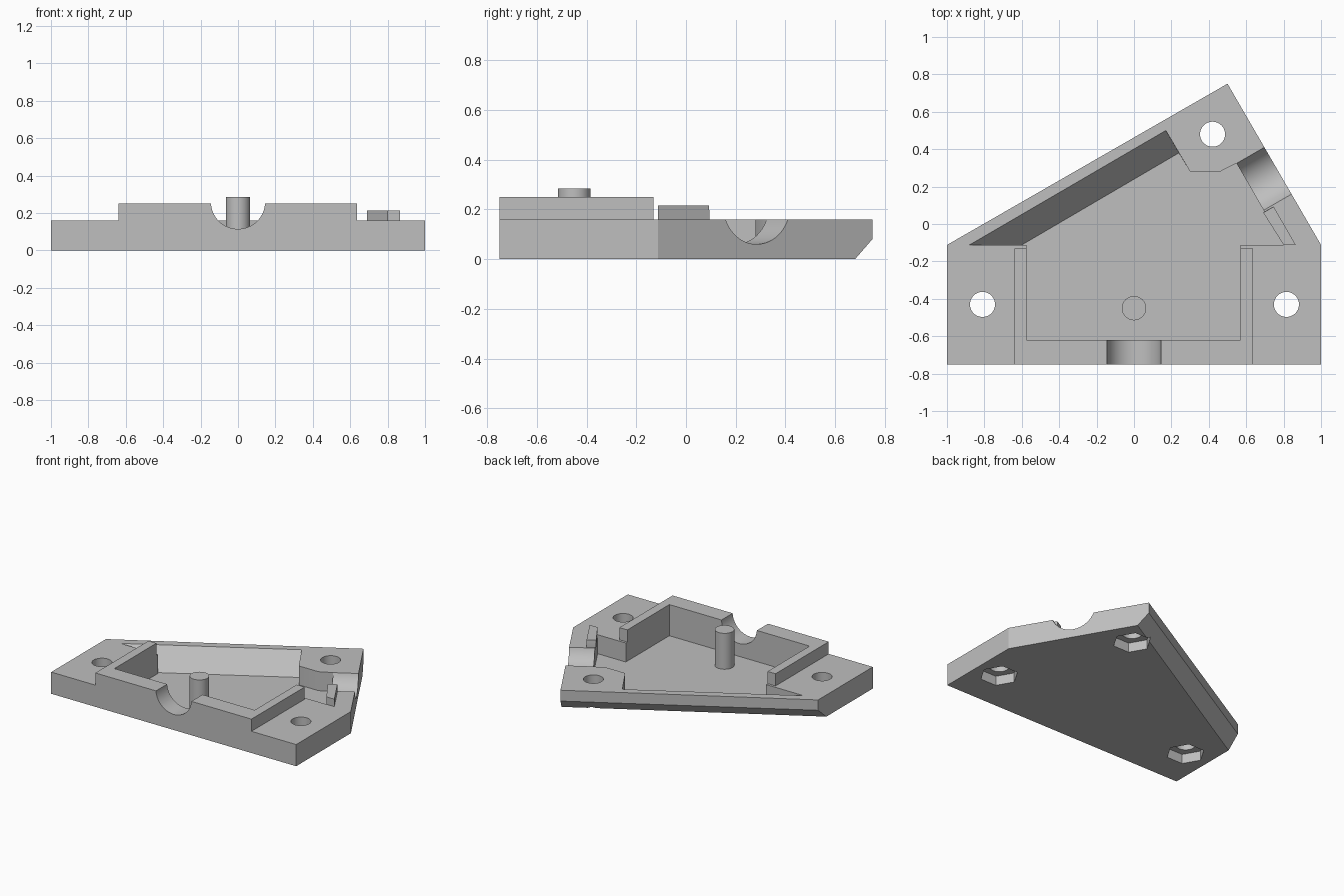
import bpy, bmesh, math
from mathutils import Matrix, Vector

if "Cube" in bpy.data.objects:
    bpy.data.objects.remove(bpy.data.objects["Cube"])

grey = bpy.data.materials.new("plain grey")
grey.use_nodes = True
COLOUR = (0.52, 0.52, 0.52, 1)
grey.diffuse_color = COLOUR
grey.node_tree.nodes["Principled BSDF"].inputs["Base Color"].default_value = COLOUR

BASE_TOP, FLOOR, WALL_TOP = 0.16, 0.02, 0.25
SIDE = Vector((0.866, 0.5, 0))       # outward direction of the slanted right edge


def finish(bm, name):
    bmesh.ops.recalc_face_normals(bm, faces=bm.faces)
    mesh = bpy.data.meshes.new(name)
    bm.to_mesh(mesh)
    bm.free()
    mesh.materials.append(grey)
    ob = bpy.data.objects.new(name, mesh)
    bpy.context.collection.objects.link(ob)
    return ob


def loft(bm, low, z0, high, z1):
    """Closed solid between two matching outlines."""
    a = [bm.verts.new((x, y, z0)) for x, y in low]
    b = [bm.verts.new((x, y, z1)) for x, y in high]
    bm.faces.new(a[::-1])
    bm.faces.new(b)
    for i in range(len(a)):
        j = (i + 1) % len(a)
        bm.faces.new((a[i], a[j], b[j], b[i]))


def prism(name, outline, z0, z1):
    bm = bmesh.new()
    loft(bm, outline, z0, outline, z1)
    return finish(bm, name)


def cylinder(name, start, end, radius, sides=48, turn=0):
    start, end = Vector(start), Vector(end)
    axis = end - start
    place = (Matrix.Translation((start + end) / 2)
             @ axis.to_track_quat('Z', 'Y').to_matrix().to_4x4()
             @ Matrix.Rotation(turn, 4, 'Z'))
    bm = bmesh.new()
    bmesh.ops.create_cone(bm, cap_ends=True, segments=sides, radius1=radius,
                          radius2=radius, depth=axis.length, matrix=place)
    return finish(bm, name)


def activate(ob):
    bpy.ops.object.select_all(action='DESELECT')
    ob.select_set(True)
    bpy.context.view_layer.objects.active = ob


def cut(ob, cutter):
    mod = ob.modifiers.new("cut", 'BOOLEAN')
    mod.operation, mod.solver, mod.object = 'DIFFERENCE', 'EXACT', cutter
    activate(ob)
    bpy.ops.object.modifier_apply(modifier=mod.name)


# Base plate, with the lower edge of the slanted back bevelled at 45 degrees
bm = bmesh.new()
outline = [(-1, -0.75), (1, -0.75), (1, -0.112), (0.5, 0.75), (-1, -0.112)]
loft(bm, outline, 0, outline, BASE_TOP)
cut_edges = bmesh.ops.bisect_plane(
    bm, geom=bm.verts[:] + bm.edges[:] + bm.faces[:],
    plane_co=(0.5, 0.75, 0.08), plane_no=(-0.5, 0.866, -1),
    clear_outer=True)["geom_cut"]
bmesh.ops.holes_fill(bm, edges=[e for e in cut_edges if isinstance(e, bmesh.types.BMEdge)])
base = finish(bm, "base_plate")

# Raised wall around the front of the tray
frame = prism("raised_wall", [
    (-0.64, -0.75), (0.635, -0.75), (0.635, -0.13), (0.57, -0.13),
    (0.57, -0.62), (-0.575, -0.62), (-0.575, -0.13), (-0.64, -0.13)],
    BASE_TOP, WALL_TOP)

# Tray pocket, whose back wall slopes
shared = [(-0.575, -0.112), (-0.575, -0.62), (0.57, -0.62), (0.57, -0.112),
          (0.80, -0.112), (0.548, 0.325), (0.46, 0.28), (0.30, 0.28)]
bm = bmesh.new()
loft(bm, shared + [(0.24, 0.38), (-0.60, -0.112)], FLOOR,
     shared + [(0.10, 0.62), (-1.16, -0.112)], 0.30)
pocket = finish(bm, "pocket_cutter")

# Round cable notches in the front wall and the slanted side
front_notch = cylinder("front_notch_cutter", (0, -0.9, 0.26), (0, -0.6, 0.26), 0.145, 64)
centre = Vector((0.77, 0.285, 0.215))
side_notch = cylinder("side_notch_cutter", centre - SIDE * 0.18, centre + SIDE * 0.2, 0.155, 64)

cutters = [pocket, front_notch, side_notch]

# Screw holes with hexagonal nut recesses underneath
for x, y in [(-0.81, -0.43), (0.815, -0.43), (0.42, 0.48)]:
    cutters.append(cylinder("hole_cutter", (x, y, -0.1), (x, y, 0.4), 0.067))
    cutters.append(cylinder("nut_cutter", (x, y, -0.1), (x, y, 0.07), 0.13, 6, math.radians(30)))

for cutter in cutters:
    cut(base, cutter)
cut(frame, front_notch)

# Small raised tab beside the side notch
tab = prism("side_tab", [(0.80, -0.112), (0.865, -0.112), (0.746, 0.094), (0.69, 0.062)],
            BASE_TOP, 0.215)
cut(tab, side_notch)

# Centre post
post = cylinder("centre_post", (0, -0.45, FLOOR), (0, -0.45, 0.285), 0.065)

for cutter in cutters:
    bpy.data.objects.remove(cutter)
for ob in (base, frame, tab, post):
    activate(ob)
    bpy.ops.object.shade_smooth_by_angle(angle=math.radians(30))
